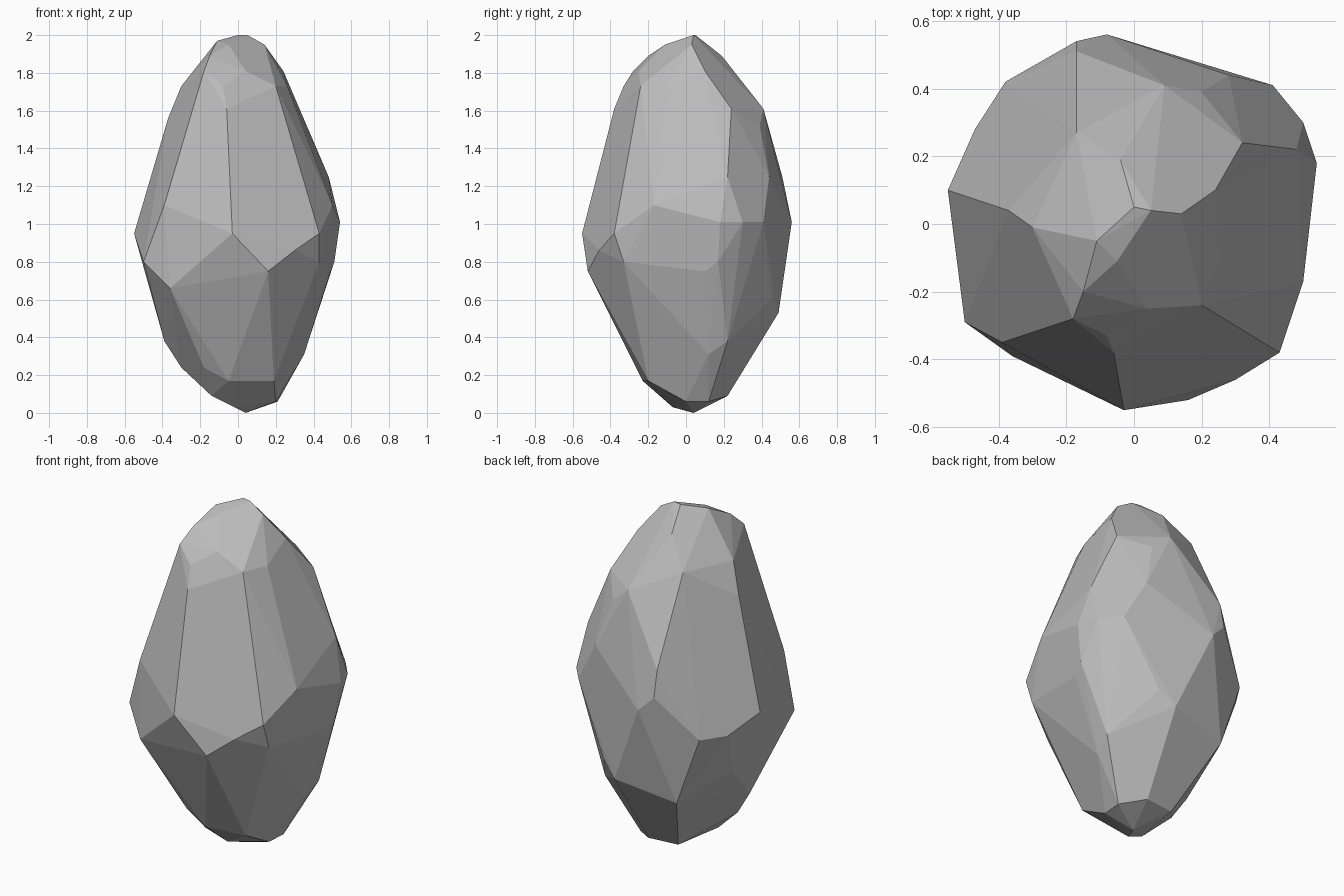
import bpy
import bmesh
import math

# Remove the default object
default = bpy.data.objects.get("Cube")
if default:
    bpy.data.objects.remove(default, do_unlink=True)

UNIT = 0.01  # profile values are in hundredths

# Corner positions (x, y) of the chipped stone, grouped by height
foot = {
    0: [(4, 4)],
    3: [(-2, -7)],
    6: [(20, 0), (21, 12)],
    9: [(-14, -10), (9, 22), (-9, 20)],
    17: [(-5, -23), (19, -20)],
    24: [(-30, -5), (-18, -22)],
    31: [(35, 12)],
    38: [(-39, -3), (37, 22)],
}
belly = {
    46: [(-24, 43)],
    53: [(12, 49)],
    61: [(21, 46), (-43, 18)],
    66: [(-36, -39)],
    75: [(16, -52), (49, 10)],
    80: [(-50, -29), (51, 17), (43, -33)],
    86: [(-38, 42), (30, -46), (-47, 28)],
    95: [(-3, -55), (43, -38), (-55, 10)],
    101: [(-8, 56), (54, 18), (50, 30), (41, 41)],
    110: [(-17, 54), (50, -17), (-39, -35)],
}
crown = {
    125: [(48, 22), (28, 44), (-17, 51)],
    152: [(25, -29), (20, 39)],
    156: [(-37, 4)],
    161: [(-6, -38), (9, 41), (32, 24)],
    173: [(20, -24), (26, -10), (-30, -1), (-8, -33), (-17, 27)],
    181: [(24, 10), (-18, -28), (4, -25)],
    189: [(-15, -20), (-4, 19), (-17, -6)],
    195: [(14, 3), (-5, -11)],
    197: [(-11, -5)],
    200: [(0, 5), (5, 4)],
}


def make_material(name, color):
    """Plain single-colour material."""
    mat = bpy.data.materials.new(name)
    mat.use_nodes = True
    mat.diffuse_color = color
    shader = mat.node_tree.nodes["Principled BSDF"]
    shader.inputs["Base Color"].default_value = color
    shader.inputs["Roughness"].default_value = 0.9
    return mat


def make_stone(name, bands, mat):
    """Wrap a tight faceted skin around the corner bands."""
    bm = bmesh.new()
    for band in bands:
        for height, corners in band.items():
            for x, y in corners:
                bm.verts.new((x * UNIT, y * UNIT, height * UNIT))
    hull = bmesh.ops.convex_hull(bm, input=list(bm.verts))
    # Drop any corners left inside the skin
    bm.verts.ensure_lookup_table()
    loose = [v for v in bm.verts if not v.link_faces]
    bmesh.ops.delete(bm, geom=loose, context="VERTS")
    # Merge almost level triangles into broad chipped facets
    bmesh.ops.dissolve_limit(bm, angle_limit=math.radians(4),
                             verts=list(bm.verts), edges=list(bm.edges))
    bmesh.ops.recalc_face_normals(bm, faces=list(bm.faces))
    for face in bm.faces:
        face.smooth = False
    mesh = bpy.data.meshes.new(name)
    bm.to_mesh(mesh)
    bm.free()
    mesh.materials.append(mat)
    stone = bpy.data.objects.new(name, mesh)
    bpy.context.collection.objects.link(stone)
    return stone


stone_grey = make_material("stone grey", (0.5, 0.5, 0.5, 1.0))
make_stone("faceted_stone", [foot, belly, crown], stone_grey)
